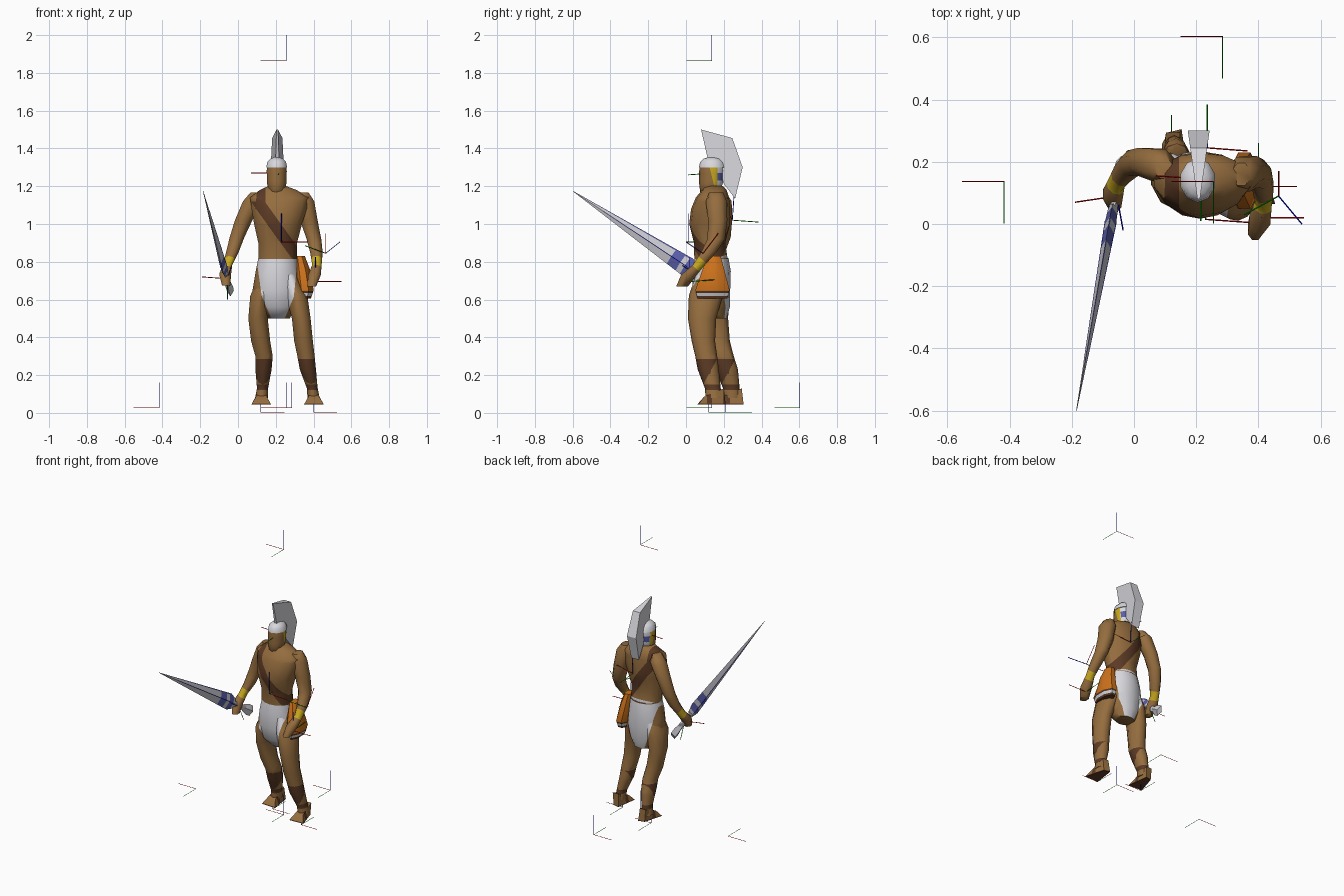
import bpy, bmesh, math
from mathutils import Vector as V

if "Cube" in bpy.data.objects:
    bpy.data.objects.remove(bpy.data.objects["Cube"])

COLOURS = {
    "skin": (0.30, 0.153, 0.049), "dark leather": (0.105, 0.042, 0.018),
    "white cloth": (0.68, 0.68, 0.72), "orange leather": (0.60, 0.165, 0.011),
    "gold": (0.58, 0.40, 0.014), "blue": (0.10, 0.11, 0.40),
    "steel": (0.57, 0.57, 0.61), "axis red": (0.75, 0.0, 0.0),
    "axis green": (0.0, 0.42, 0.0), "axis blue": (0.0, 0.0, 0.65)}
MATS = []
for key, c in COLOURS.items():
    m = bpy.data.materials.new(key)
    m.diffuse_color = (*c, 1)
    m.use_nodes = True
    m.node_tree.nodes["Principled BSDF"].inputs["Base Color"].default_value = m.diffuse_color
    MATS.append(m)
SKIN, DARK, WHITE, ORANGE, GOLD, BLUE, STEEL, RED, GREEN, NAVY = range(10)
X, Y, Z = V((1, 0, 0)), V((0, 1, 0)), V((0, 0, 1))


def finish(name, bm, angle=45):
    bmesh.ops.recalc_face_normals(bm, faces=bm.faces)
    me = bpy.data.meshes.new(name)
    bm.to_mesh(me)
    bm.free()
    for m in MATS:
        me.materials.append(m)
    ob = bpy.data.objects.new(name, me)
    bpy.context.collection.objects.link(ob)
    bpy.ops.object.select_all(action='DESELECT')
    ob.select_set(True)
    bpy.context.view_layer.objects.active = ob
    bpy.ops.object.shade_smooth_by_angle(angle=math.radians(angle))
    return ob


def paint(bm, mat, *planes):
    """Cut along the planes and colour the faces behind all of them."""
    planes = [(V(p), V(n)) for p, n in planes]
    for p, n in planes:
        bmesh.ops.bisect_plane(bm, geom=bm.verts[:] + bm.edges[:] + bm.faces[:],
                               dist=1e-5, plane_co=p, plane_no=n)
    for f in bm.faces:
        c = f.calc_center_median()
        if all((c - p).dot(n) < 0 for p, n in planes):
            f.material_index = mat


def band(lo, hi):
    return ((0, 0, lo), (0, 0, -1)), ((0, 0, hi), (0, 0, 1))


def loft(rings, n=10, mat=SKIN, u=X, v=Y, shift=0.5):
    """Skin elliptical rings given as (x, y, z, radius_u, radius_v)."""
    bm = bmesh.new()
    loops = []
    for x, y, z, a, b in rings:
        loops.append([bm.verts.new(V((x, y, z)) + u * a * math.cos(t) + v * b * math.sin(t))
                      for t in (2 * math.pi * (i + shift) / n for i in range(n))])
    for p, q in zip(loops, loops[1:]):
        for i in range(n):
            j = (i + 1) % n
            bm.faces.new((p[i], p[j], q[j], q[i]))
    bm.faces.new(loops[0])
    bm.faces.new(loops[-1])
    bmesh.ops.recalc_face_normals(bm, faces=bm.faces)
    for f in bm.faces:
        f.material_index = mat
    return bm


# loincloth region, narrowing downward on hips and thighs
CLOTH = [((.100, 0, .80), (-1, 0, -.14)), ((.314, 0, .80), (1, 0, -.10)),
         ((.125, 0, .62), (-1, 0, -.42)), ((.298, 0, .62), (1, 0, -.42)), *band(.5, .815)]

# torso with diagonal sash over one shoulder, cloth edge higher at the back
bm = loft([(.21, .135, .78, .105, .09), (.21, .125, .9, .105, .083), (.212, .125, 1.0, .13, .108),
           (.218, .13, 1.08, .15, .103), (.22, .14, 1.14, .16, .088), (.213, .15, 1.18, .10, .065),
           (.207, .145, 1.2, .05, .05)], 14)
sash = V((1, 0, .72)).normalized()
mid = V((.212, 0, .97))
paint(bm, DARK, (mid + sash * .03, sash), (mid - sash * .03, -sash), *band(.81, 1.12))
paint(bm, DARK, ((.145, 0, 1.12), (1, 0, 0)), ((.095, 0, 1.12), (-1, 0, .1)), *band(1.08, 1.3))
paint(bm, WHITE, ((0, 0, .815), (0, 0, 1)))
paint(bm, WHITE, ((0, .15, .815), (0, -.35, 1)), ((0, .15, 0), (0, -1, 0)))
finish("torso", bm, 60)

# hips
bm = loft([(.21, .135, .82, .105, .09), (.206, .135, .75, .115, .102), (.206, .135, .65, .132, .099),
           (.208, .142, .56, .105, .09), (.21, .16, .5, .065, .055)], 14)
paint(bm, WHITE, *CLOTH)
finish("hips", bm, 60)

LEGS = {
    "right": [(.16, .14, .74, .04, .07), (.122, .14, .62, .06, .088), (.106, .15, .5, .054, .073),
              (.12, .17, .38, .053, .062), (.138, .193, .3, .048, .06), (.135, .215, .23, .045, .06),
              (.13, .24, .13, .031, .044), (.125, .245, .08, .036, .046)],
    "left": [(.265, .13, .74, .04, .075), (.31, .105, .62, .06, .09), (.335, .085, .5, .052, .075),
             (.347, .092, .38, .052, .062), (.36, .107, .3, .048, .058), (.37, .118, .23, .045, .056),
             (.393, .142, .13, .03, .042), (.40, .15, .08, .034, .046)]}
for side, rings in LEGS.items():
    # leg with shin guard and ankle strap
    bm = loft(rings, 10)
    paint(bm, WHITE, *CLOTH)
    ky = rings[5][1]
    paint(bm, DARK, *band(.12, .285), ((0, ky, .2), (0, 1, -.55)))
    paint(bm, DARK, *band(.205, .285), ((0, ky + .02, .25), (0, 1, -.2)))
    paint(bm, DARK, *band(.12, .15))
    finish(side + "_leg", bm, 60)

    # foot: wedge sloping from ankle to wide toes
    ax, ay = rings[-1][:2]
    s = -1 if side == "right" else 1
    bm = bmesh.new()
    low = [(ax - s * .028, ay + .06), (ax + s * .014, ay + .05), (ax + s * .054, ay - .085), (ax - s * .05, ay - .09)]
    top = [(-s * .022, .05, .13), (s * .022, .05, .13), (s * .03, -.055, .085), (-s * .028, -.055, .085)]
    lo = [bm.verts.new((x, y, .045)) for x, y in low]
    hi = [bm.verts.new((ax + x, ay + y, z)) for x, y, z in top]
    bm.faces.new(lo)
    bm.faces.new(hi)
    for i in range(4):
        bm.faces.new((lo[i], lo[i - 1], hi[i - 1], hi[i]))
    paint(bm, DARK, ((0, ay - .012, 0), (0, 1, 0)), ((0, ay - .04, 0), (0, -1, 0)))
    paint(bm, DARK, *band(.03, .05))
    finish(side + "_foot", bm, 30)

# arms with gold bracelets and closed hands
ARMS = {
    "right": [(.095, .18, 1.168, .03, .035), (.078, .19, 1.12, .056, .056), (.03, .2, 1.02, .05, .048),
              (-.005, .195, .93, .042, .045), (-.03, .17, .85, .036, .04), (-.055, .135, .785, .027, .035),
              (-.068, .095, .735, .034, .042), (-.063, .065, .675, .024, .03)],
    "left": [(.345, .16, 1.168, .03, .04), (.352, .16, 1.12, .056, .06), (.375, .168, 1.02, .05, .055),
             (.402, .16, .92, .042, .05), (.415, .12, .85, .036, .044), (.418, .07, .785, .027, .035),
             (.405, .015, .73, .036, .045), (.39, -.02, .67, .026, .034)]}
for side, rings in ARMS.items():
    bm = loft(rings, 8)
    wrist = V(rings[5][:3])
    d = (V(rings[6][:3]) - V(rings[4][:3])).normalized()
    paint(bm, GOLD, (wrist - d * .032, -d), (wrist + d * .026, d), *band(.6, .9))
    finish(side + "_arm", bm, 60)

# head: face in front, gold cheek guard, striped neck guard behind
bm = loft([(.205, .145, 1.14, .042, .045), (.205, .125, 1.17, .042, .05), (.205, .132, 1.21, .053, .062),
           (.205, .137, 1.28, .056, .067), (.205, .137, 1.32, .052, .064)], 10)
paint(bm, WHITE, ((0, .165, 0), (0, -1, 0)), *band(1.2, 1.32))
paint(bm, BLUE, ((0, .168, 0), (0, -1, 0)), *band(1.23, 1.27))
paint(bm, GOLD, ((0, .135, 1.26), (0, -1, -.25)), ((0, .166, 0), (0, 1, 0)), *band(1.205, 1.3))
finish("head", bm, 60)

# helmet dome
finish("helmet", loft([(.205, .14, 1.3, .058, .071), (.205, .138, 1.328, .052, .064),
                       (.205, .138, 1.345, .036, .046), (.205, .138, 1.355, .01, .015)], 10, WHITE), 60)

# wedge-shaped crest, thin in front and wide at the back
profile = [(.08, 1.5), (.245, 1.455), (.30, 1.30), (.26, 1.135), (.195, 1.22), (.19, 1.33), (.115, 1.345)]
bm = bmesh.new()
sides = [[bm.verts.new((.208 + s * (.004 + .031 * (y - .08) / .22), y, z)) for y, z in profile] for s in (-1, 1)]
bm.faces.new(sides[0])
bm.faces.new(sides[1])
for i in range(len(profile)):
    bm.faces.new((sides[0][i - 1], sides[0][i], sides[1][i], sides[1][i - 1]))
for f in bm.faces:
    f.material_index = WHITE
finish("crest", bm, 20)

# hip pouch with fringe
bm = loft([(.326, .15, .83, .03, .036), (.34, .145, .76, .044, .062), (.355, .14, .65, .05, .098),
           (.352, .14, .605, .036, .085)], 8, ORANGE)
paint(bm, DARK, *band(.59, .645))
paint(bm, WHITE, *band(.618, .635))
finish("pouch", bm, 40)

# sword: diamond blade with blue root, grip and flared pommel on one axis
tip, pommel = V((-.185, -.6, 1.175)), V((-.04, .2, .645))
axis = (pommel - tip).normalized()
wide = V((0, -axis.z, axis.y)).normalized()
thin = axis.cross(wide)
length = (pommel - tip).length


def along(t, a, b):
    return (*tip.lerp(pommel, t), a, b)


bm = loft([along(0, .001, .001), along(.76, .053, .018), along(.81, .034, .016)], 4, STEEL, wide, thin, 0)
# blue strip beside the upper edge, then blue bands at the root
paint(bm, BLUE, (tip, axis * .053 * .84 - wide * .76 * length), (tip, -thin), (tip.lerp(pommel, .76), axis))
for a, b in ((.655, .715), (.745, .79)):
    paint(bm, BLUE, (tip.lerp(pommel, a), -axis), (tip.lerp(pommel, b), axis))
finish("sword_blade", bm, 20)
bm = loft([along(.80, .02, .014), along(.93, .02, .014)], 6, STEEL, wide, thin)
paint(bm, BLUE, (tip.lerp(pommel, .84), -axis), (tip.lerp(pommel, .89), axis))
finish("sword_grip", bm)
finish("sword_pommel", loft([along(.91, .02, .014), along(.96, .036, .02), along(1, .034, .018)],
                            4, WHITE, wide, thin, 0), 20)


# thin axis markers
def rod(name, a, b, mat, r=.0022):
    a, b = V(a), V(b)
    d = (b - a).normalized()
    u = d.orthogonal().normalized()
    finish(name, loft([(*a, r, r), (*b, r, r)], 4, mat, u, d.cross(u)), 30)


def marker(name, origin, dx, dy, dz, r=.0022):
    for d, mat, label in ((dx, RED, "x"), (dy, GREEN, "y"), (dz, NAVY, "z")):
        rod(name + "_" + label, origin, V(origin) + V(d), mat, r)


L = .135
for name, o in (("top_marker", (.255, .137, 1.865)), ("side_marker", (-.418, .137, .027)),
                ("rear_marker", (.285, .603, .027)), ("centre_marker", (.255, .137, .027))):
    marker(name, o, (-L, 0, 0), (0, -L, 0), (0, 0, L), .0015)
for name, o in (("right_foot_marker", (.12, .21, .003)), ("left_foot_marker", (.40, .12, .003))):
    marker(name, o, (.125, 0, 0), (0, .14, 0), (0, 0, .15), .0015)
marker("spine_marker", (.23, .015, .905), (.14, -.01, 0), (0, .14, 0), (0, 0, .15))
marker("chest_marker", (.235, .245, 1.02), (.13, -.01, .02), (0, .14, -.01), (0, .01, .14))
marker("head_marker", (.215, .145, 1.27), (-.145, .01, 0), (0, -.135, -.01), (0, 0, .13))
marker("elbow_marker", (.465, .09, .845), (0, .08, .105), (-.11, -.06, .04), (.075, -.09, .06))
marker("left_hand_marker", (.41, .02, .695), (.137, 0, 0), (0, .13, .01), (0, 0, .13))
marker("right_hand_marker", (-.055, .09, .71), (-.135, -.02, .01), (0, .05, -.11), (.02, -.11, .07))
for name, s in (("blade_line", 1), ("blade_line_back", -1)):
    rod(name, tip.lerp(pommel, .2) + thin * s * .0045, tip.lerp(pommel, .76) + thin * s * .018, NAVY, .0015)
